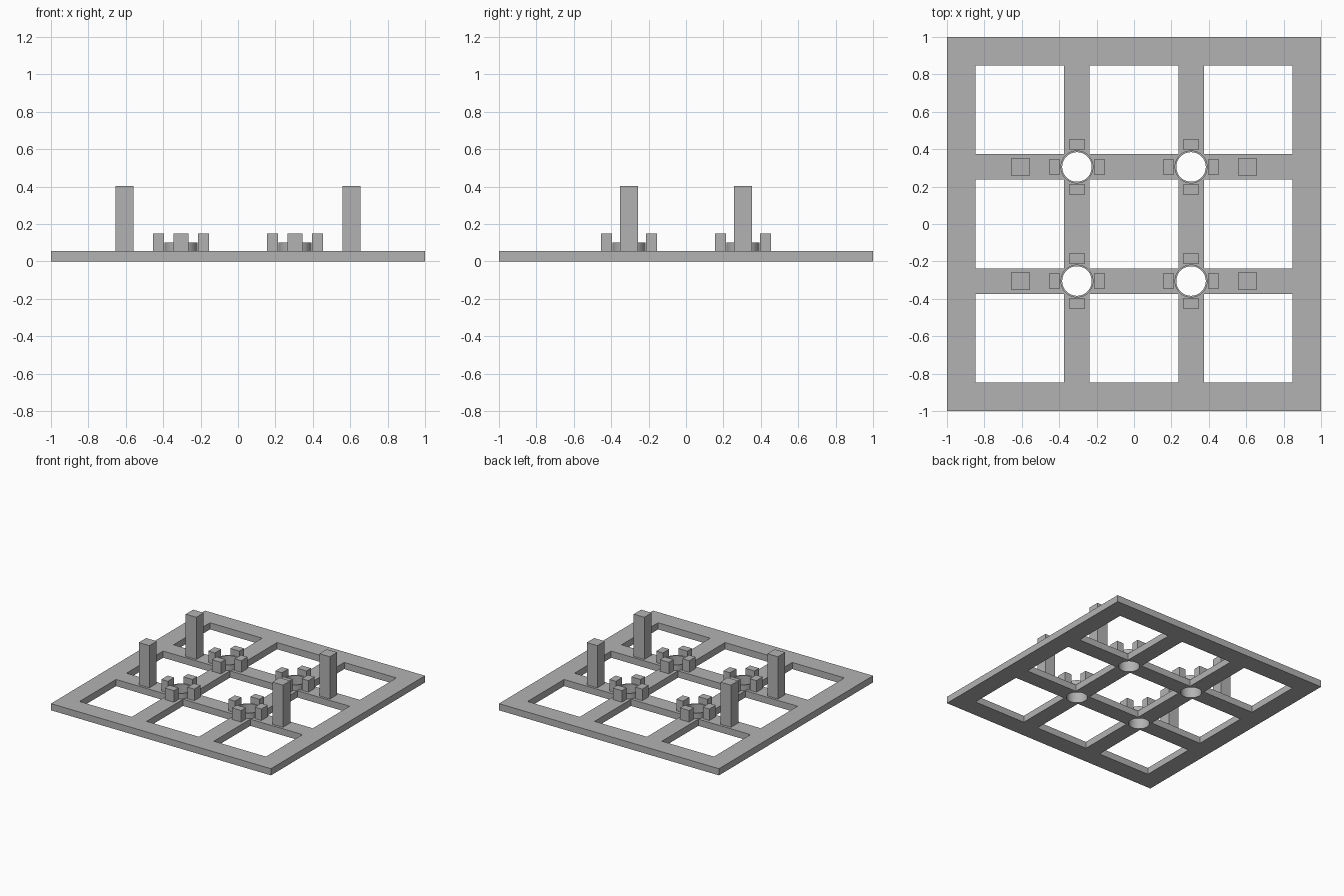
import bpy, bmesh, math
from mathutils import Matrix, Vector

if "Cube" in bpy.data.objects:
    bpy.data.objects.remove(bpy.data.objects["Cube"], do_unlink=True)

PLATE = 0.055      # thickness of the grid plate
NODE = 0.305       # offset of the bar crossings
HOLE = 0.079       # radius of the through holes
SIDES = 48

grey = bpy.data.materials.new("grey_plastic")
grey.use_nodes = True
grey.diffuse_color = (0.45, 0.45, 0.45, 1)
grey.node_tree.nodes["Principled BSDF"].inputs["Base Color"].default_value = grey.diffuse_color


def add_box(bm, lo, hi):
    lo, hi = Vector(lo), Vector(hi)
    place = Matrix.Translation((lo + hi) / 2) @ Matrix.Diagonal((*(hi - lo), 1))
    bmesh.ops.create_cube(bm, size=1, matrix=place)


def finish(bm, name):
    bmesh.ops.recalc_face_normals(bm, faces=bm.faces)
    mesh = bpy.data.meshes.new(name)
    bm.to_mesh(mesh)
    bm.free()
    mesh.materials.append(grey)
    obj = bpy.data.objects.new(name, mesh)
    bpy.context.collection.objects.link(obj)
    return obj


def smooth(obj):
    bpy.ops.object.select_all(action='DESELECT')
    obj.select_set(True)
    bpy.context.view_layer.objects.active = obj
    bpy.ops.object.shade_smooth_by_angle(angle=math.radians(30))


def block(name, x, y, width, depth, top):
    bm = bmesh.new()
    add_box(bm, (x - width / 2, y - depth / 2, PLATE), (x + width / 2, y + depth / 2, top))
    return finish(bm, name)


crossings = [(sx * NODE, sy * NODE) for sx in (-1, 1) for sy in (-1, 1)]

# Grid plate: a slab with nine windows and four round holes cut through
bm = bmesh.new()
add_box(bm, (-1, -1, 0), (1, 1, PLATE))
plate = finish(bm, "grid_plate")

bm = bmesh.new()
spans = [(-0.847, -0.373), (-0.238, 0.238), (0.373, 0.847)]
for x0, x1 in spans:
    for y0, y1 in spans:
        add_box(bm, (x0, y0, -0.1), (x1, y1, 0.2))
for x, y in crossings:
    bmesh.ops.create_cone(bm, cap_ends=True, segments=SIDES, radius1=HOLE, radius2=HOLE,
                          depth=0.4, matrix=Matrix.Translation((x, y, 0)))
cutter = finish(bm, "plate_cutter")
cutter.hide_render = True

cut = plate.modifiers.new("openings", 'BOOLEAN')
cut.operation = 'DIFFERENCE'
cut.solver = 'EXACT'
cut.object = cutter
bpy.context.view_layer.objects.active = plate
bpy.ops.object.modifier_apply(modifier=cut.name)
bpy.data.objects.remove(cutter, do_unlink=True)
smooth(plate)


# Thin collar standing around each hole
def collar(name, x, y):
    bm = bmesh.new()
    profile = [(HOLE, PLATE), (0.088, PLATE), (0.088, 0.1), (HOLE, 0.1)]
    verts = [bm.verts.new((x + r, y, z)) for r, z in profile]
    edges = [bm.edges.new((verts[i], verts[(i + 1) % 4])) for i in range(4)]
    bmesh.ops.spin(bm, geom=verts + edges, cent=(x, y, 0), axis=(0, 0, 1),
                   angle=math.tau, steps=SIDES, use_merge=True)
    bmesh.ops.remove_doubles(bm, verts=bm.verts, dist=0.0001)
    smooth(finish(bm, name))


# Each crossing gets a collar, four retaining blocks and an outboard post
for x, y in crossings:
    tag = ("front" if y < 0 else "back") + ("_left" if x > 0 else "_right")
    collar(tag + "_collar", x, y)
    for i in range(4):
        dx, dy = round(math.cos(i * math.pi / 2)), round(math.sin(i * math.pi / 2))
        size = (0.06, 0.082) if dx else (0.082, 0.06)
        block(f"{tag}_block_{i + 1}", x + dx * 0.12, y + dy * 0.12, *size, 0.15)
    block(tag + "_post", math.copysign(0.607, x), y, 0.096, 0.096, 0.402)
